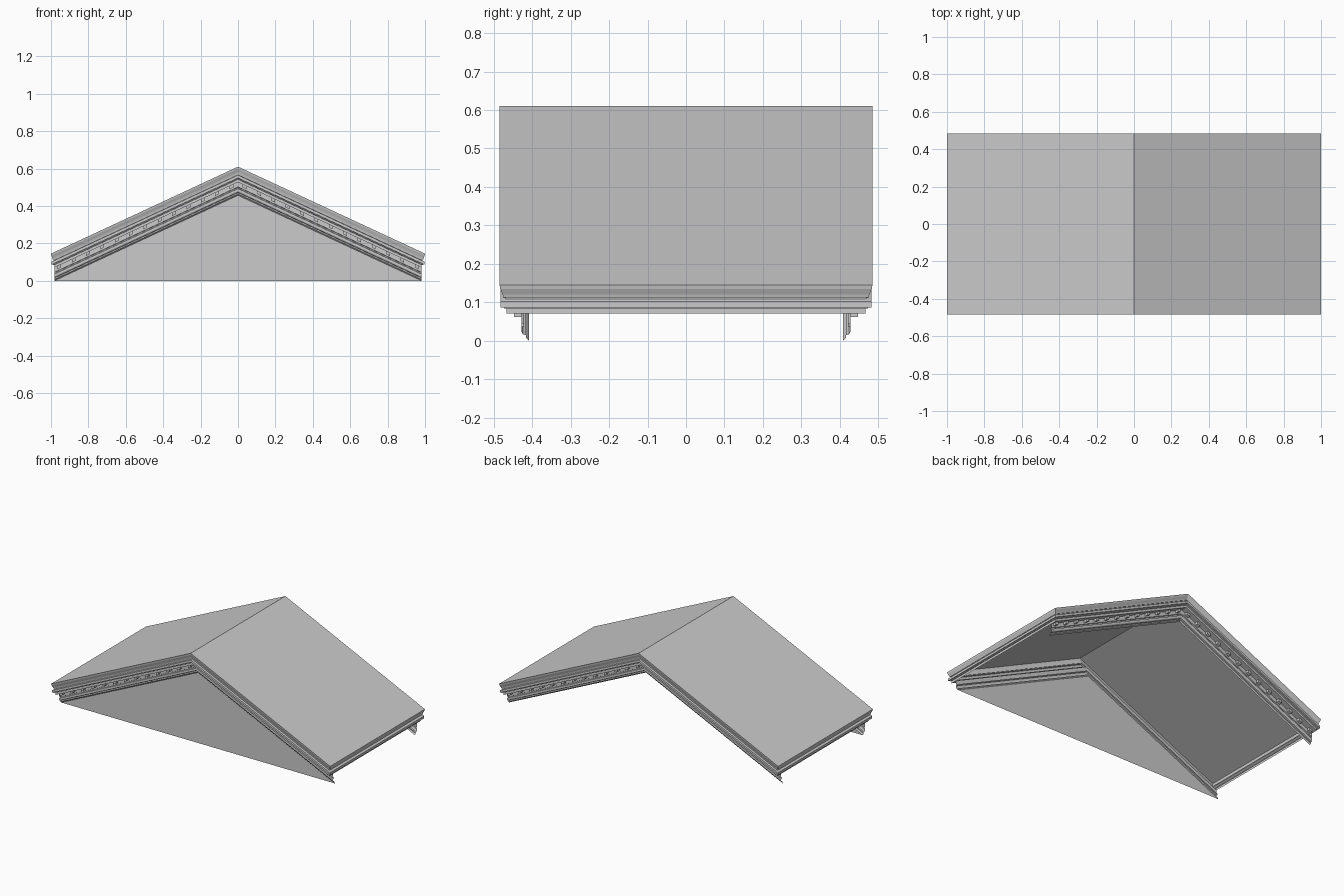
import bpy

if "Cube" in bpy.data.objects:
    bpy.data.objects.remove(bpy.data.objects["Cube"])

RIDGE, SLOPE = 0.61, 0.465      # ridge height, drop per unit of x
HALF_Y = 0.485                  # half depth of the roof
BED_END = 0.982                 # where the lower rake moulding stops


def roof_z(x):
    return RIDGE - SLOPE * abs(x)


def make(name, verts, faces):
    mesh = bpy.data.meshes.new(name)
    mesh.from_pydata(verts, [], faces)
    mesh.update()
    obj = bpy.data.objects.new(name, mesh)
    bpy.context.collection.objects.link(obj)
    return obj


def sweep(name, rows, closed):
    """Skin a list of equally long rows, running from top to bottom."""
    n = len(rows[0])
    verts = [v for r in rows for v in r]
    faces = []
    for i in range(len(rows) - 1):
        for k in range(n if closed else n - 1):
            a, b = i * n + k, i * n + (k + 1) % n
            faces.append((a, a + n, b + n, b))
    return make(name, verts, faces)


# Roof slopes
h, e = HALF_Y, roof_z(1)
make("roof_slopes",
     [(-1, -h, e), (0, -h, RIDGE), (1, -h, e), (1, h, e), (0, h, RIDGE), (-1, h, e)],
     [(0, 1, 4, 5), (1, 2, 3, 4)])

# Crown moulding, mitred around rakes and eaves: (distance out in y, drop below roof)
crown = [(0.485, 0), (0.483, -0.012), (0.477, -0.028), (0.475, -0.037), (0.470, -0.037),
         (0.470, -0.043), (0.482, -0.045), (0.482, -0.060), (0.474, -0.062),
         (0.474, -0.066), (0.467, -0.068), (0.467, -0.083)]
rows = []
for d, t in crown:
    x = 1 - (HALF_Y - d)
    rows.append([(px, s * d, roof_z(px) + t)
                 for s, xs in ((-1, (-x, 0, x)), (1, (x, 0, -x))) for px in xs])
sweep("crown_moulding", rows, True)

# Soffit and bed moulding below the crown, on the two gable rakes only
bed = [(0.467, -0.083), (0.428, -0.083), (0.428, -0.108), (0.422, -0.110), (0.422, -0.116),
       (0.428, -0.118), (0.428, -0.130), (0.424, -0.137), (0.416, -0.139),
       (0.416, -0.146), (0.409, -0.1534)]
for name, s in (("front", -1), ("back", 1)):
    xs = (s * BED_END, 0, -s * BED_END)
    sweep(name + "_bed_moulding",
          [[(x, s * d, roof_z(x) + t) for x in xs] for d, t in bed], False)

    # Small sloped blocks under the soffit
    verts, faces = [], []
    for side in (-1, 1):
        for i in range(13):
            cx = side * (0.035 + i * 0.0767)
            b = len(verts)
            for x in (cx - 0.01, cx + 0.01):
                for y in (0.428, 0.448):
                    for t in (-0.083, -0.099):
                        verts.append((x, s * y, roof_z(x) + t))
            quads = [(0, 1, 3, 2), (4, 6, 7, 5), (2, 3, 7, 6), (1, 5, 7, 3)]
            faces += [tuple(b + j for j in (q if s > 0 else q[::-1])) for q in quads]
    make(name + "_soffit_blocks", verts, faces)

# Triangular gable wall, front only
d, t = bed[-1]
make("gable_wall",
     [(-BED_END, -d, 0), (BED_END, -d, 0), (0, -d, RIDGE + t)], [(0, 1, 2)])
